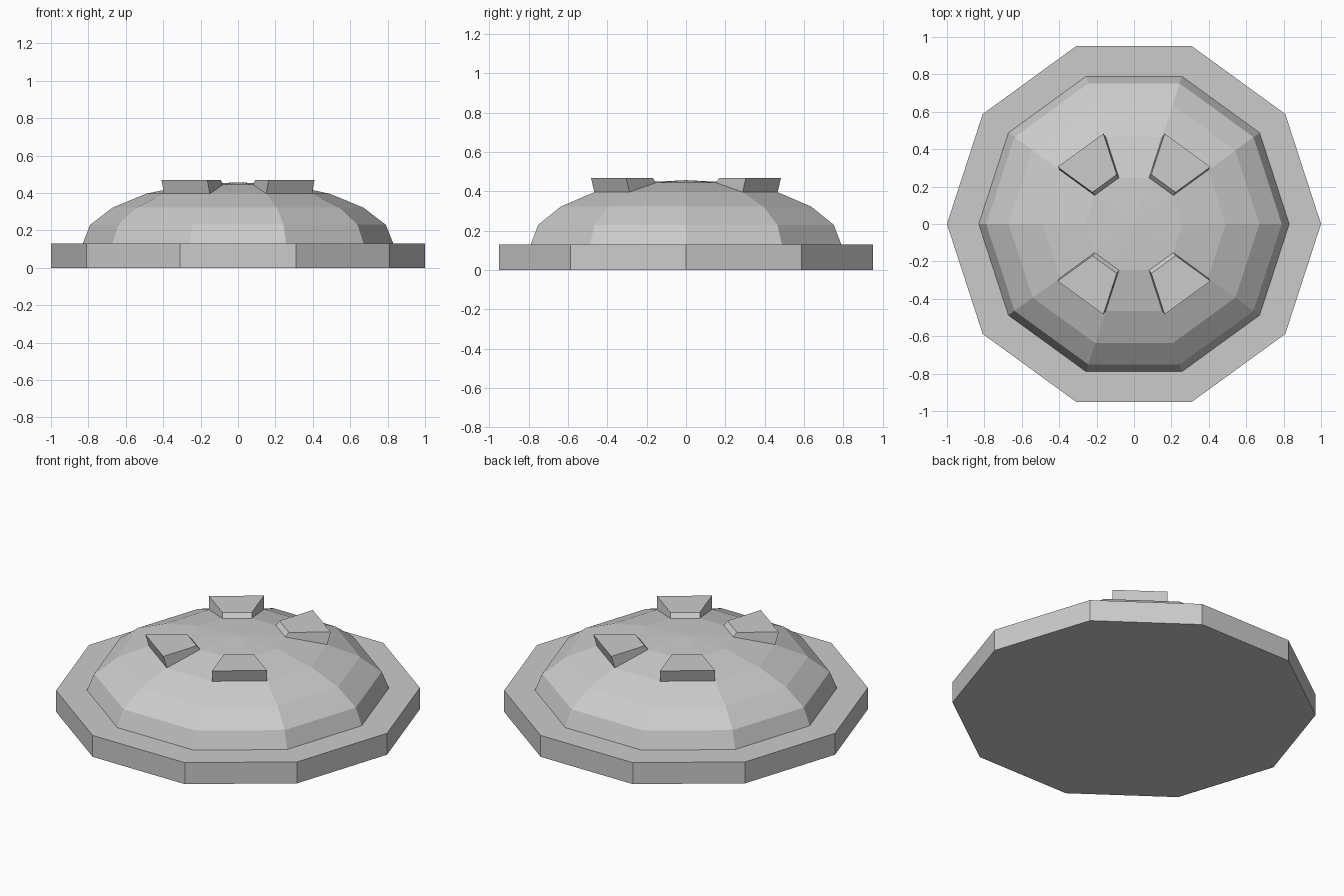
import bpy, bmesh
from math import cos, sin, radians
from mathutils import Vector

if "Cube" in bpy.data.objects:
    bpy.data.objects.remove(bpy.data.objects["Cube"])

SIDES = 10


def ring(bm, r, z):
    return [bm.verts.new((r * cos(radians(36 * i)), r * sin(radians(36 * i)), z))
            for i in range(SIDES)]


def lathe(bm, profile, apex):
    """Loft decagon rings upward; returns the faces of each band."""
    rings = [ring(bm, r, z) for r, z in profile]
    bands = []
    for a, b in zip(rings, rings[1:]):
        bands.append([bm.faces.new((a[i], a[(i + 1) % SIDES], b[(i + 1) % SIDES], b[i]))
                      for i in range(SIDES)])
    top = bm.verts.new((0, 0, apex))
    for i in range(SIDES):
        bm.faces.new((rings[-1][i], rings[-1][(i + 1) % SIDES], top))
    bm.faces.new(rings[0][::-1])
    return bands


bm = bmesh.new()
# Base slab, flat shoulder, then faceted dome
profile = [(1.0, 0), (1.0, 0.13), (0.83, 0.13), (0.79, 0.23),
           (0.67, 0.322), (0.49, 0.396), (0.26, 0.444)]
bands = lathe(bm, profile, 0.457)

# Four studs: upper dome panels pushed outward and levelled off
for i in (1, 3, 6, 8):
    panel = bands[-1][i]
    out = bmesh.ops.extrude_discrete_faces(bm, faces=[panel])["faces"][0]
    a = radians(36 * i + 18)
    for v in out.verts:
        v.co += Vector((cos(a), sin(a), 0)) * 0.021
        v.co.z = 0.469

bmesh.ops.recalc_face_normals(bm, faces=bm.faces)
mesh = bpy.data.meshes.new("domed_base")
bm.to_mesh(mesh)
bm.free()
bpy.context.collection.objects.link(bpy.data.objects.new("domed_base", mesh))
